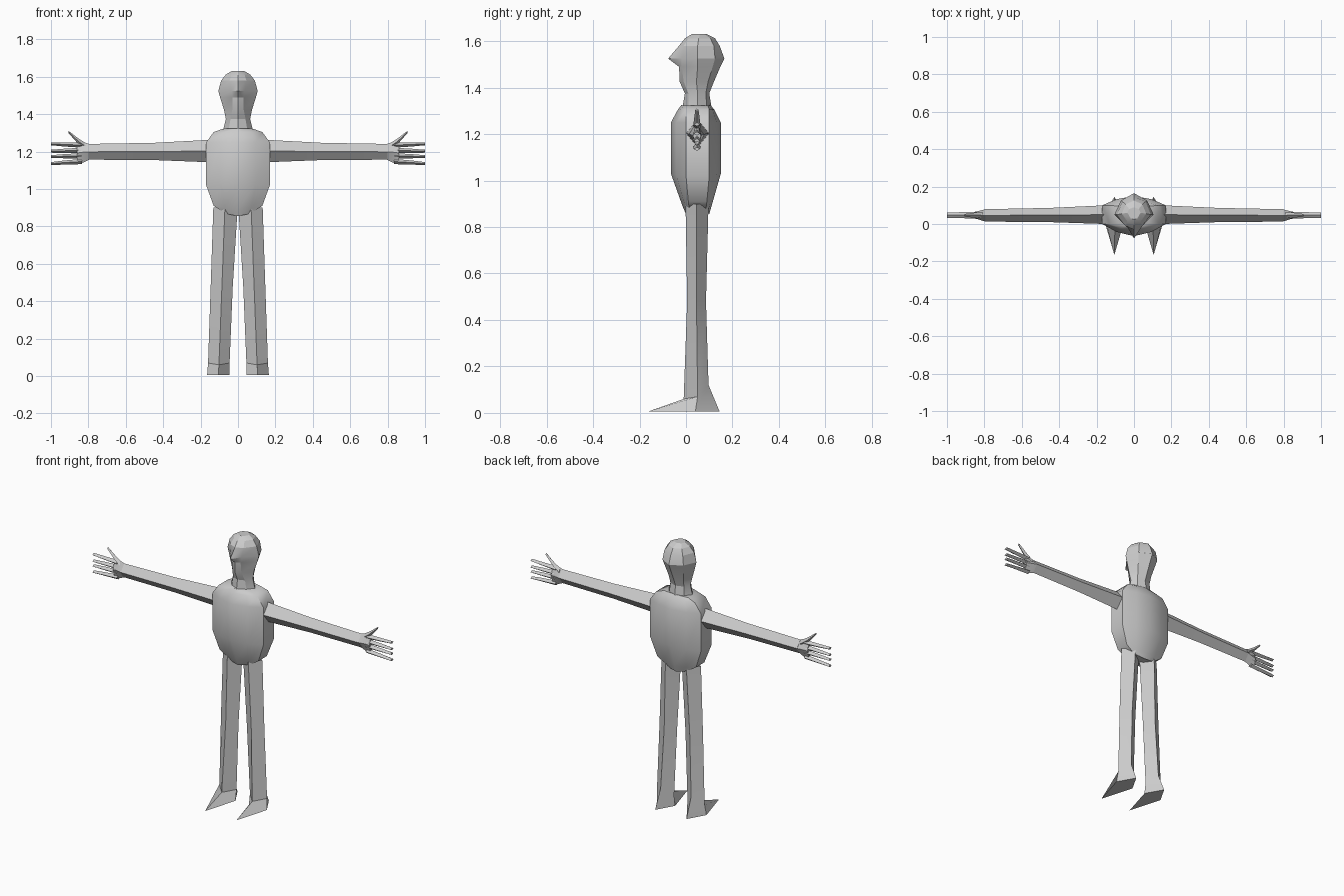
import bpy, bmesh, math

grey = bpy.data.materials.new("plain grey")
grey.diffuse_color = (0.6, 0.6, 0.6, 1)


def loft(name, rings, mirror=False, smooth=30):
    """Skin a closed tube through rings of equal point count and cap the ends."""
    bm = bmesh.new()
    loops = [[bm.verts.new(p) for p in ring] for ring in rings]
    n = len(loops[0])
    for a, b in zip(loops, loops[1:]):
        for i in range(n):
            j = (i + 1) % n
            bm.faces.new((a[i], a[j], b[j], b[i]))
    bm.faces.new(loops[0][::-1])
    bm.faces.new(loops[-1])
    bmesh.ops.recalc_face_normals(bm, faces=bm.faces)
    mesh = bpy.data.meshes.new(name)
    bm.to_mesh(mesh)
    bm.free()
    ob = bpy.data.objects.new(name, mesh)
    bpy.context.collection.objects.link(ob)
    mesh.materials.append(grey)
    if mirror:
        mod = ob.modifiers.new("mirror", "MIRROR")
        mod.use_axis = (True, False, False)
    bpy.ops.object.select_all(action="DESELECT")
    ob.select_set(True)
    bpy.context.view_layer.objects.active = ob
    bpy.ops.object.shade_smooth_by_angle(angle=math.radians(smooth))
    return ob


def symmetric(half):
    """Complete a ring from its +x half (front centre to back centre)."""
    return half + [(-x, y, z) for x, y, z in half[-2:0:-1]]


# Torso: flat sides with bowed chest and back
torso = []
for zc, zs, w, f, fs, bs, b in [
    (0.855, 0.870, 0.070, 0.000, 0.015, 0.085, 0.100),
    (0.890, 0.910, 0.130, -0.015, 0.010, 0.090, 0.110),
    (1.030, 1.020, 0.170, -0.065, 0.000, 0.100, 0.150),
    (1.250, 1.250, 0.170, -0.065, 0.000, 0.100, 0.150),
    (1.305, 1.305, 0.130, -0.035, 0.000, 0.100, 0.122),
    (1.325, 1.322, 0.080, -0.020, 0.005, 0.095, 0.105),
]:
    zm = (zc + zs) / 2
    torso.append(symmetric([
        (0, f, zc), (w * 0.55, f * 0.65 + fs * 0.35, zm), (w, fs, zs),
        (w, bs, zs), (w * 0.55, b * 0.65 + bs * 0.35, zm), (0, b, zc)]))
loft("torso", torso, smooth=40)

# Head and neck: the front point of the widest ring forms the pointed nose
head = []
for z, f, fx, fy, w, sy, bx, by, b in [
    (1.315, -0.015, 0.050, 0.010, 0.080, 0.050, 0.050, 0.090, 0.110),
    (1.375, -0.005, 0.040, 0.010, 0.065, 0.050, 0.045, 0.085, 0.100),
    (1.425, -0.027, 0.030, -0.010, 0.075, 0.045, 0.050, 0.095, 0.120),
    (1.490, -0.030, 0.030, -0.018, 0.096, 0.050, 0.063, 0.115, 0.148),
    (1.525, -0.077, 0.035, -0.018, 0.105, 0.050, 0.070, 0.125, 0.165),
    (1.580, -0.030, 0.045, -0.010, 0.090, 0.050, 0.062, 0.120, 0.145),
    (1.612, -0.005, 0.035, 0.012, 0.065, 0.055, 0.045, 0.105, 0.125),
    (1.630, 0.025, 0.018, 0.030, 0.035, 0.060, 0.025, 0.080, 0.090),
]:
    head.append(symmetric([(0, f, z), (fx, fy, z), (w, sy, z), (bx, by, z), (0, b, z)]))
loft("head", head, smooth=20)

# Legs with feet: four-sided, sole first (x in, centre, out; y front, mid, back; z each)
leg = []
for xi, xc, xo, yf, ym, yb, zf, zm, zb in [
    (0.045, 0.105, 0.165, -0.165, 0.040, 0.145, 0.005, 0.005, 0.005),
    (0.045, 0.102, 0.160, -0.010, 0.050, 0.097, 0.060, 0.070, 0.120),
    (0.028, 0.086, 0.146, 0.005, 0.045, 0.086, 0.480, 0.480, 0.480),
    (0.002, 0.070, 0.132, -0.002, 0.045, 0.097, 0.900, 0.900, 0.900),
]:
    leg.append([(xc, yf, zf), (xo, ym, zm), (xc, yb, zb), (xi, ym, zm)])
loft("legs", leg, mirror=True)


def diamond(x, y, z, ry, rz):
    return [(x, y - ry, z), (x, y, z + rz), (x, y + ry, z), (x, y, z - rz)]


# Arms: diamond section, tapering to the wrist
loft("arms", [diamond(0.15, 0.05, 1.203, 0.050, 0.060),
              diamond(0.45, 0.048, 1.201, 0.038, 0.046),
              diamond(0.80, 0.046, 1.199, 0.033, 0.042)], mirror=True, smooth=20)


# Palms: flatten and widen out from the wrist
loft("palms", [diamond(0.795, 0.046, 1.199, 0.033, 0.042),
               diamond(0.840, 0.047, 1.196, 0.020, 0.060),
               diamond(0.860, 0.047, 1.192, 0.017, 0.060)], mirror=True, smooth=20)

# Fingers: root height and tip height
for i, (z0, z1) in enumerate([(1.235, 1.242), (1.207, 1.202), (1.178, 1.173), (1.147, 1.136)]):
    loft(f"finger_{i + 1}", [diamond(0.835, 0.047, z0, 0.017, 0.014),
                             diamond(0.930, 0.047, (z0 + z1) / 2, 0.016, 0.011),
                             diamond(1.000, 0.047, z1, 0.014, 0.008)], mirror=True)

# Thumbs: angled up from the palm
loft("thumbs", [diamond(0.810, 0.047, 1.225, 0.016, 0.018),
                diamond(0.850, 0.047, 1.252, 0.014, 0.016),
                diamond(0.905, 0.047, 1.304, 0.007, 0.006)], mirror=True)
